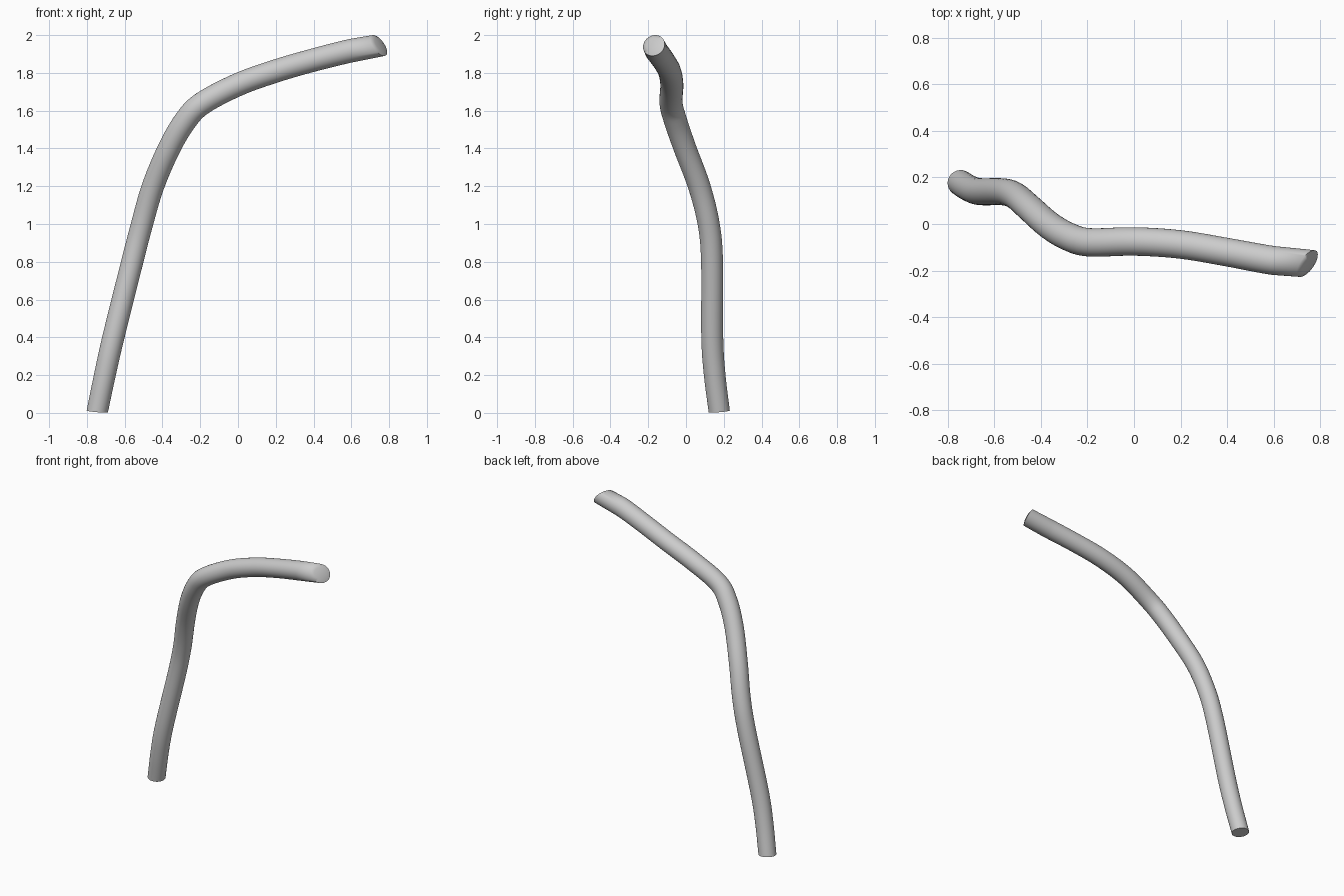
import bpy, bmesh, math
from mathutils import Vector

if "Cube" in bpy.data.objects:
    bpy.data.objects.remove(bpy.data.objects["Cube"])

# Centre line of the bent rod: x, y, z, radius
PATH = [(-0.745, 0.176, 0.008, 0.056), (-0.705, 0.152, 0.2, 0.057),
        (-0.66, 0.139, 0.4, 0.058), (-0.56, 0.138, 0.8, 0.058),
        (-0.508, 0.12, 1.0, 0.058), (-0.45, 0.07, 1.2, 0.059),
        (-0.365, -0.005, 1.4, 0.060), (-0.28, -0.055, 1.545, 0.061),
        (-0.19, -0.079, 1.638, 0.061), (0.0, -0.075, 1.738, 0.061),
        (0.2, -0.088, 1.81, 0.061), (0.4, -0.121, 1.868, 0.061),
        (0.6, -0.157, 1.918, 0.062), (0.745, -0.17, 1.945, 0.060)]
SIDES, STEPS = 32, 6


def spline(a, b, c, d, t):
    return 0.5 * (2 * b + (c - a) * t + (2 * a - 5 * b + 4 * c - d) * t * t
                  + (3 * b - a - 3 * c + d) * t ** 3)


# Smooth samples along the path
pts = [Vector(p) for p in PATH]
pts = [2 * pts[0] - pts[1]] + pts + [2 * pts[-1] - pts[-2]]
samples = []
for i in range(1, len(pts) - 2):
    last = i == len(pts) - 3
    n = 2 if last else STEPS
    for k in range(1 if last else n):
        samples.append(spline(*pts[i - 1:i + 3], k / n))
samples.append(pts[-2])
centres = [s.to_3d() if len(s) == 3 else Vector(s[:3]) for s in samples]

# Rings carried along the path without twisting
bm = bmesh.new()
rings, u = [], Vector((1, 0, 0))
base_cut = Vector((0.08, -0.08, 1))
tip_cut = Vector((1, -0.6, 0.62))
for i, c in enumerate(centres):
    t = (centres[min(i + 1, len(centres) - 1)] - centres[max(i - 1, 0)]).normalized()
    u = (u - t * u.dot(t)).normalized()
    v = t.cross(u)
    ring = []
    for k in range(SIDES):
        a = 2 * math.pi * k / SIDES
        off = (u * math.cos(a) + v * math.sin(a)) * samples[i][3]
        # Slant the two ends along the rod direction
        cut = base_cut if i == 0 else tip_cut if i == len(centres) - 1 else None
        if cut:
            off -= t * (off.dot(cut) / t.dot(cut))
        ring.append(bm.verts.new(c + off))
    rings.append(ring)

for r, s in zip(rings, rings[1:]):
    for k in range(SIDES):
        j = (k + 1) % SIDES
        bm.faces.new((r[k], r[j], s[j], s[k]))
bm.faces.new(rings[0][::-1])

# Slightly domed slanted tip
tip = centres[-1]
push = tip_cut.normalized()
inner = [bm.verts.new(tip + (w.co - tip) * 0.6 + push * 0.008) for w in rings[-1]]
for k in range(SIDES):
    j = (k + 1) % SIDES
    bm.faces.new((rings[-1][k], rings[-1][j], inner[j], inner[k]))
bm.faces.new(inner)

bmesh.ops.recalc_face_normals(bm, faces=bm.faces)
mesh = bpy.data.meshes.new("bent_rod")
bm.to_mesh(mesh)
bm.free()
rod = bpy.data.objects.new("bent_rod", mesh)
bpy.context.collection.objects.link(rod)
bpy.context.view_layer.objects.active = rod
rod.select_set(True)
bpy.ops.object.shade_smooth_by_angle(angle=math.radians(65))
